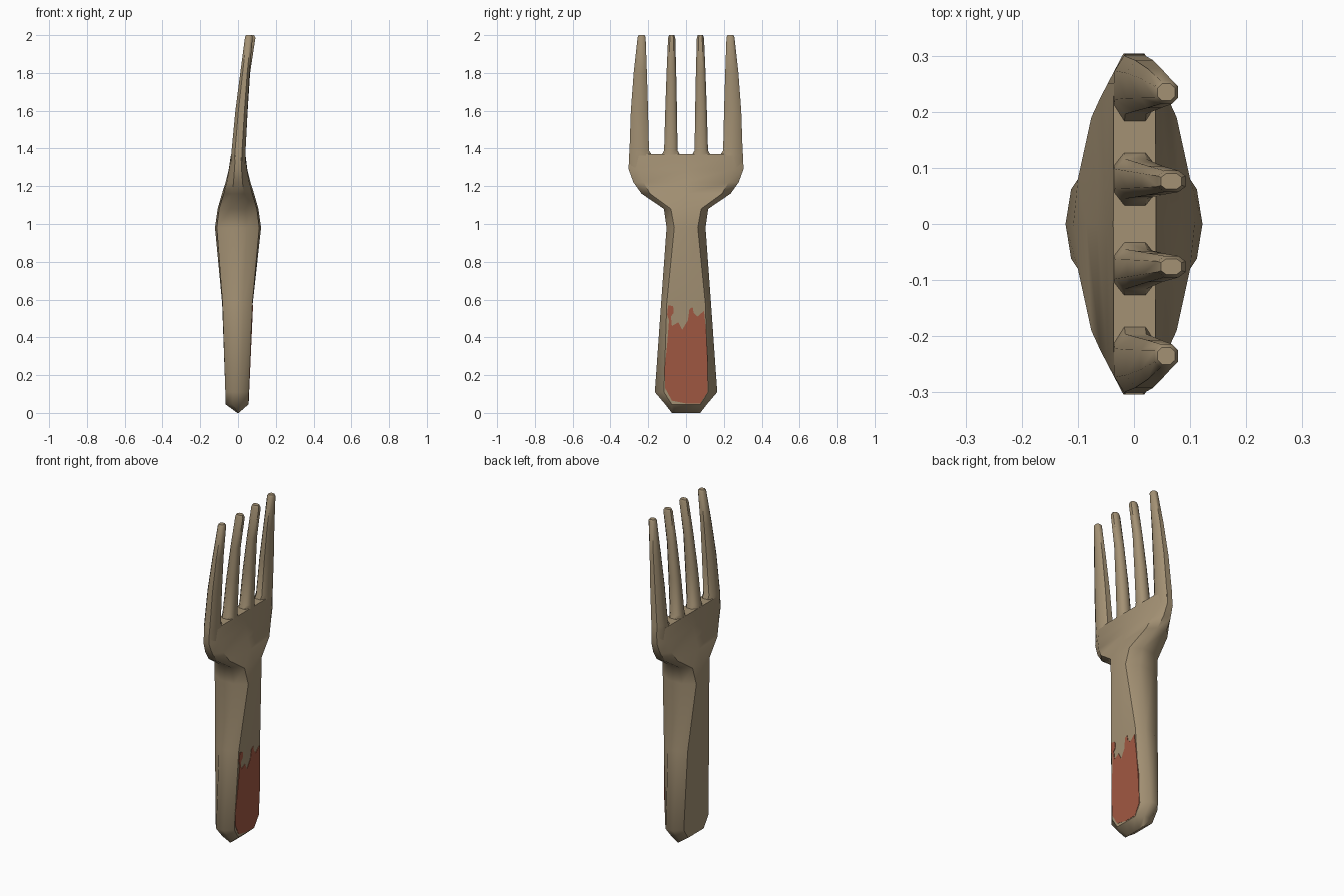
import bpy, bmesh, math


def material(name, rgb):
    m = bpy.data.materials.new(name)
    m.diffuse_color = (*rgb, 1)
    return m


TAN = material("worn tan metal", (0.37, 0.285, 0.175))
RED = material("rust red paint", (0.36, 0.10, 0.055))


def finish(bm, name, mat, angle=45):
    bmesh.ops.recalc_face_normals(bm, faces=bm.faces[:])
    me = bpy.data.meshes.new(name)
    bm.to_mesh(me)
    bm.free()
    me.materials.append(mat)
    ob = bpy.data.objects.new(name, me)
    bpy.context.collection.objects.link(ob)
    bpy.ops.object.select_all(action='DESELECT')
    ob.select_set(True)
    bpy.context.view_layer.objects.active = ob
    bpy.ops.object.shade_smooth_by_angle(angle=math.radians(angle))
    return ob


def loft(name, rings, mat):
    bm = bmesh.new()
    loops = [[bm.verts.new(p) for p in r] for r in rings]
    n = len(loops[0])
    for a, b in zip(loops, loops[1:]):
        for i in range(n):
            j = (i + 1) % n
            bm.faces.new((a[i], a[j], b[j], b[i]))
    bm.faces.new(loops[0])
    bm.faces.new(loops[-1])
    return finish(bm, name, mat)


# Handle and head: z, x centre, centre half depth, flat-edge half depth,
# flat half width, full half width
body = [
    (0.00, 0.000, 0.004, 0.004, 0.050, 0.075),
    (0.045, -0.005, 0.060, 0.060, 0.075, 0.110),
    (0.11, -0.005, 0.062, 0.062, 0.117, 0.165),
    (0.58, -0.003, 0.081, 0.079, 0.102, 0.132),
    (0.98, 0.000, 0.122, 0.112, 0.062, 0.103),
    (1.08, 0.000, 0.108, 0.100, 0.080, 0.117),
    (1.16, 0.000, 0.085, 0.076, 0.190, 0.235),
    (1.22, 0.000, 0.066, 0.060, 0.225, 0.278),
    (1.29, 0.000, 0.049, 0.047, 0.250, 0.304),
    (1.37, 0.001, 0.038, 0.037, 0.250, 0.301),
]


def body_ring(z, xc, t, te, yf, w):
    half = [(t, 0), (te, yf), (0.4 * te, w), (-0.4 * te, w), (-te, yf)]
    return ([(xc + x, y, z) for x, y in half] +
            [(xc - x, -y, z) for x, y in half])


loft("fork_handle_and_head", [body_ring(*r) for r in body], TAN)

# Tines: z, y inner, y outer, x back, x front
outer = [
    (1.30, 0.180, 0.296, -0.036, 0.038),
    (1.368, 0.182, 0.301, -0.036, 0.039),
    (1.39, 0.196, 0.299, -0.034, 0.040),
    (1.60, 0.201, 0.292, -0.014, 0.050),
    (1.80, 0.207, 0.277, 0.012, 0.061),
    (1.99, 0.214, 0.256, 0.037, 0.078),
    (2.00, 0.220, 0.250, 0.042, 0.073),
]
inner = [
    (1.33, 0.030, 0.130, -0.036, 0.038),
    (1.368, 0.032, 0.128, -0.036, 0.039),
    (1.39, 0.045, 0.116, -0.034, 0.040),
    (1.60, 0.048, 0.110, -0.012, 0.051),
    (1.80, 0.052, 0.103, 0.014, 0.064),
    (1.985, 0.057, 0.095, 0.042, 0.092),
    (2.00, 0.062, 0.090, 0.048, 0.085),
]


def tine_ring(side, z, y0, y1, x0, x1):
    cx, cy, hx, hy = (x0 + x1) / 2, (y0 + y1) / 2, (x1 - x0) / 2, (y1 - y0) / 2
    k = 0.5
    octagon = [(1, -k), (1, k), (k, 1), (-k, 1), (-1, k), (-1, -k), (-k, -1), (k, -1)]
    return [(cx + hx * a, side * (cy + hy * b), z) for a, b in octagon]


for side, word in ((1, "left"), (-1, "right")):
    for kind, rows in (("outer", outer), ("inner", inner)):
        loft(f"{kind}_tine_{word}", [tine_ring(side, *r) for r in rows], TAN)

# Ragged paint patch on the +x face of the handle: y, z outline
patch = [
    (-0.11, 0.13), (-0.075, 0.065), (0.0, 0.05), (0.075, 0.05), (0.114, 0.11),
    (0.114, 0.28), (0.105, 0.44), (0.095, 0.54), (0.06, 0.51), (0.04, 0.53),
    (0.035, 0.56), (0.018, 0.55), (0.01, 0.49), (-0.02, 0.44), (-0.04, 0.48),
    (-0.075, 0.46), (-0.08, 0.51), (-0.065, 0.53), (-0.068, 0.565),
    (-0.095, 0.57), (-0.10, 0.52), (-0.09, 0.49), (-0.10, 0.36), (-0.114, 0.23),
]
bm = bmesh.new()
front, back = [], []
for y, z in patch:
    x = 0.057 + (z - 0.11) * 0.0447
    front.append(bm.verts.new((x + 0.002, y, z)))
    back.append(bm.verts.new((x - 0.005, y, z)))
bm.faces.new(front)
bm.faces.new(back[::-1])
for i in range(len(patch)):
    j = (i + 1) % len(patch)
    bm.faces.new((front[i], back[i], back[j], front[j]))
finish(bm, "handle_paint_patch", RED, 30)
